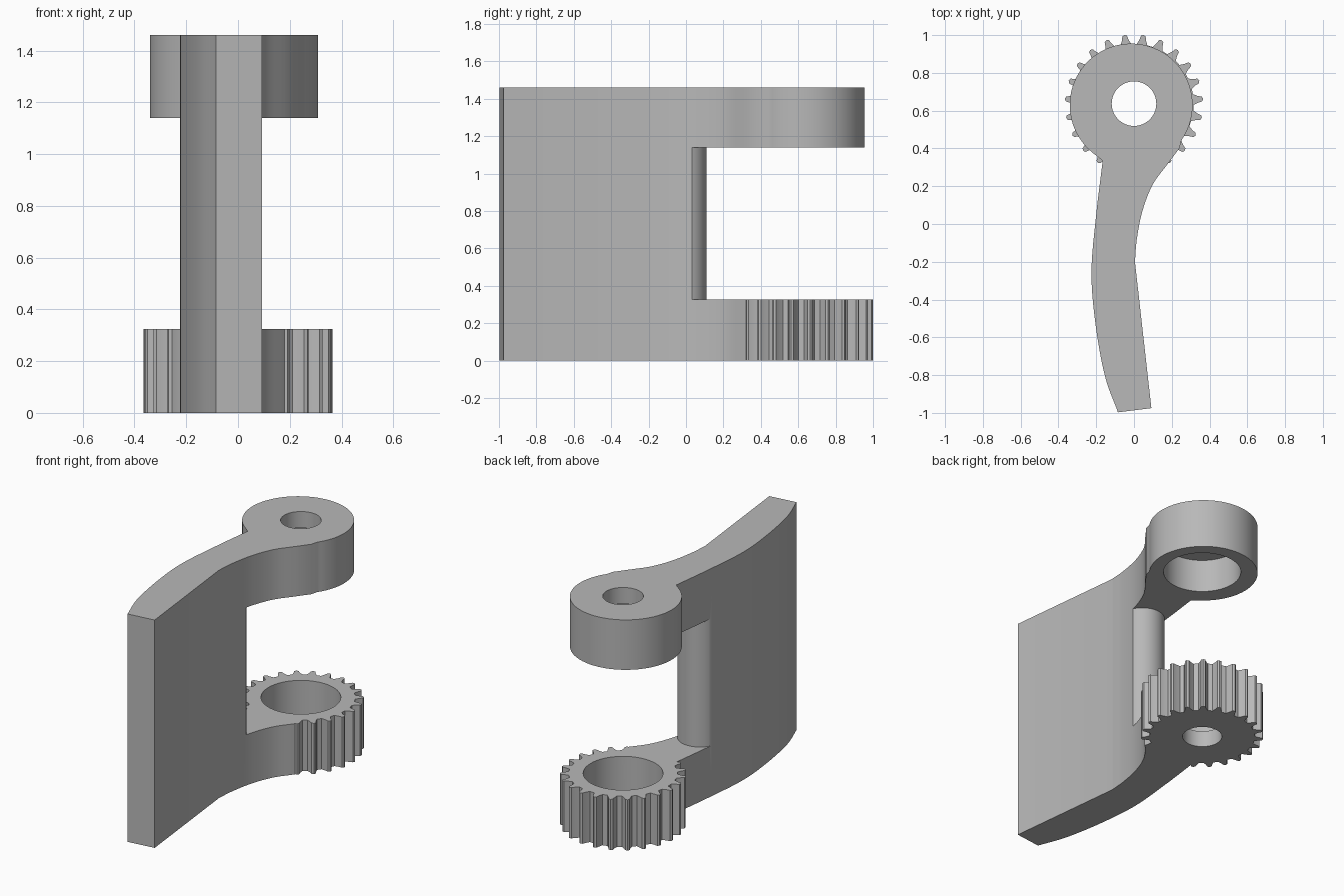
import bpy, bmesh
from math import sin, cos, radians
from mathutils import Vector

if "Cube" in bpy.data.objects:
    bpy.data.objects.remove(bpy.data.objects["Cube"], do_unlink=True)

GREY = (0.48, 0.48, 0.48, 1)
metal = bpy.data.materials.new("plain grey")
metal.use_nodes = True
metal.diffuse_color = GREY
metal.node_tree.nodes["Principled BSDF"].inputs["Base Color"].default_value = GREY

HUB = (0, 0.637)
HEIGHT, LOW, HIGH = 1.46, 0.325, 1.14


def arc(center, radius, start, end, steps):
    angles = [radians(start + (end - start) * i / steps) for i in range(steps + 1)]
    return [(center[0] + radius * cos(a), center[1] + radius * sin(a)) for a in angles]


def spline(points, steps=8):
    """Smooth curve through the points."""
    p = [Vector(q) for q in points]
    p = [2 * p[0] - p[1]] + p + [2 * p[-1] - p[-2]]
    out = []
    for a, b, c, d in zip(p, p[1:], p[2:], p[3:]):
        for i in range(steps):
            t = i / steps
            out.append(0.5 * (2 * b + (c - a) * t + (2 * a - 5 * b + 4 * c - d) * t**2
                              + (3 * b - a - 3 * c + d) * t**3))
    return [tuple(v) for v in out] + [tuple(p[-2])]


def prism(name, outline, z0, z1):
    bm = bmesh.new()
    face = bm.faces.new([bm.verts.new((x, y, z0)) for x, y in outline])
    top = bmesh.ops.extrude_face_region(bm, geom=[face])["geom"]
    bmesh.ops.translate(bm, vec=(0, 0, z1 - z0),
                        verts=[v for v in top if isinstance(v, bmesh.types.BMVert)])
    bmesh.ops.recalc_face_normals(bm, faces=bm.faces)
    mesh = bpy.data.meshes.new(name)
    bm.to_mesh(mesh)
    bm.free()
    mesh.materials.append(metal)
    obj = bpy.data.objects.new(name, mesh)
    bpy.context.collection.objects.link(obj)
    return obj


def combine(target, tool, operation):
    mod = target.modifiers.new(tool.name, "BOOLEAN")
    mod.operation, mod.solver, mod.object = operation, "EXACT", tool
    bpy.context.view_layer.objects.active = target
    bpy.ops.object.modifier_apply(modifier=mod.name)
    bpy.data.objects.remove(tool, do_unlink=True)


# Curved lever plate
left_side = spline([(-0.165, 0.34), (-0.2, 0.05), (-0.225, -0.25), (-0.205, -0.52),
                    (-0.155, -0.8), (-0.085, -0.997)])
right_side = spline([(0.005, -0.2), (0.015, -0.08), (0.045, 0.07), (0.1, 0.21), (0.18, 0.32)])
lever = prism("lever", left_side + [(0.092, -0.975)] + right_side
              + [(0.1, 0.55), (-0.1, 0.55)], 0, HEIGHT)

# Window between the arms, with a rounded end on the plate
rounded_end = arc((-0.085, -0.022), 0.132, 161.5, 18.5, 20)
window = prism("window", [(-0.5, 0.02)] + rounded_end + [(0.5, 0.02), (0.5, 1.2), (-0.5, 1.2)],
               LOW, HIGH)
combine(lever, window, "DIFFERENCE")

# Plain upper knuckle blending into the arm
knuckle = arc((-0.015, 0.63), 0.325, -35, 232, 80) + [(-0.165, 0.335), (0.18, 0.32), (0.24, 0.4)]
combine(lever, prism("upper_knuckle", knuckle, HIGH, HEIGHT), "UNION")

# Toothed lower knuckle
TEETH = 23
gear = []
for i in range(TEETH):
    mid = -90 + 360 * i / TEETH
    for offset, radius in ((-5.2, 0.316), (-3, 0.34), (-2, 0.361), (0, 0.367),
                           (2, 0.361), (3, 0.34), (5.2, 0.316)):
        gear += arc(HUB, radius, mid + offset, mid + offset, 1)[:1]
combine(lever, prism("gear", gear, 0, LOW), "UNION")

# Pivot hole and the counterbores facing each other
for radius, z0, z1 in ((0.118, -0.1, HEIGHT + 0.1), (0.232, 0.105, HEIGHT - 0.105)):
    combine(lever, prism("bore", arc(HUB, radius, 0, 352.5, 47), z0, z1), "DIFFERENCE")

bpy.ops.object.select_all(action="DESELECT")
lever.select_set(True)
bpy.context.view_layer.objects.active = lever
bpy.ops.object.shade_smooth_by_angle(angle=radians(25))
